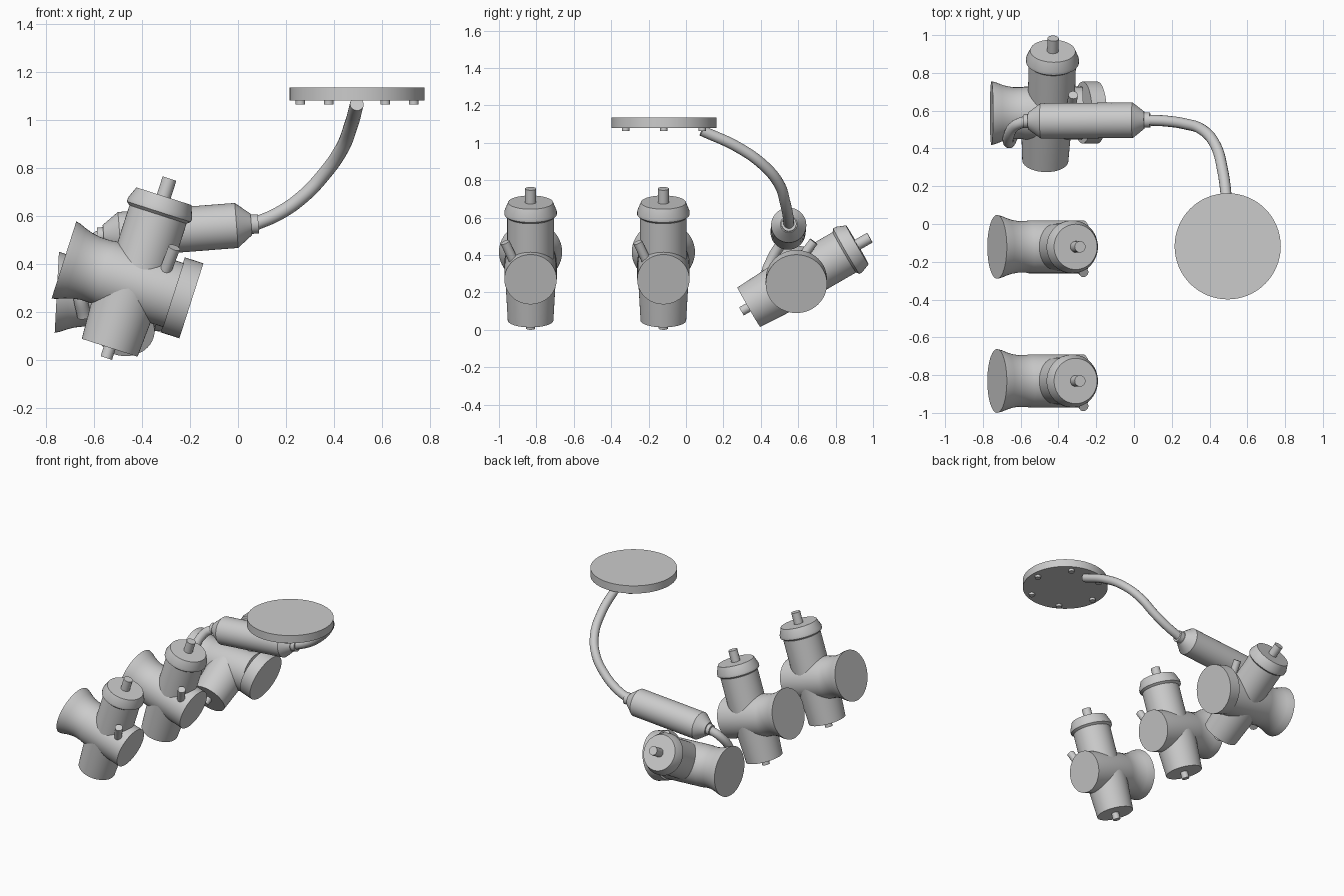
import bpy, bmesh, math
from mathutils import Matrix, Vector

cube = bpy.data.objects.get("Cube")
if cube:
    bpy.data.objects.remove(cube, do_unlink=True)

grey = bpy.data.materials.new("light_grey")
grey.use_nodes = True
COLOUR = (0.6, 0.6, 0.6, 1)
grey.diffuse_color = COLOUR
grey.node_tree.nodes["Principled BSDF"].inputs["Base Color"].default_value = COLOUR


def frame(start, axis):
    """Matrix that puts local z along the axis, from the start point."""
    rot = Vector(axis).to_track_quat('Z', 'Y').to_matrix().to_4x4()
    return Matrix.Translation(start) @ rot


def lathe(name, profile, matrix, sides=48):
    """Closed solid of revolution from (radius, height) pairs."""
    bm = bmesh.new()
    rings = []
    for r, h in profile:
        rings.append([bm.verts.new((r * math.cos(a), r * math.sin(a), h))
                      for a in (math.tau * i / sides for i in range(sides))])
    for low, high in zip(rings, rings[1:]):
        for i in range(sides):
            j = (i + 1) % sides
            bm.faces.new((low[i], low[j], high[j], high[i]))
    bm.faces.new(rings[0][::-1])
    bm.faces.new(rings[-1])
    bmesh.ops.recalc_face_normals(bm, faces=bm.faces[:])
    mesh = bpy.data.meshes.new(name)
    bm.to_mesh(mesh)
    bm.free()
    mesh.materials.append(grey)
    obj = bpy.data.objects.new(name, mesh)
    bpy.context.collection.objects.link(obj)
    obj.matrix_world = matrix
    bpy.ops.object.select_all(action='DESELECT')
    obj.select_set(True)
    bpy.context.view_layer.objects.active = obj
    bpy.ops.object.shade_smooth_by_angle(angle=math.radians(30))
    return obj


def rod(name, start, end, radius, parent=Matrix(), sides=24):
    start, end = Vector(start), Vector(end)
    axis = end - start
    lathe(name, [(radius, 0), (radius, axis.length)], parent @ frame(start, axis), sides)


def tube(name, points, radius):
    """Smooth round pipe through the points."""
    curve = bpy.data.curves.new(name, 'CURVE')
    curve.dimensions = '3D'
    curve.bevel_depth = radius
    curve.bevel_resolution = 5
    curve.use_fill_caps = True
    spline = curve.splines.new('BEZIER')
    spline.bezier_points.add(len(points) - 1)
    for bp, p in zip(spline.bezier_points, points):
        bp.co = p
        bp.handle_left_type = bp.handle_right_type = 'AUTO'
    curve.materials.append(grey)
    obj = bpy.data.objects.new(name, curve)
    bpy.context.collection.objects.link(obj)


def valve(name, place):
    """Local x is the flow axis, local z the spindle."""
    # Flow body with a flared mouth
    lathe(name + "_body",
          [(0.169, -0.315), (0.164, -0.295), (0.152, -0.265), (0.143, -0.235),
           (0.137, -0.2), (0.137, -0.15), (0.14, -0.14), (0.14, 0.165)],
          place @ frame((0, 0, 0), (1, 0, 0)))
    # Upper housing with chamfered cap, and tapered lower housing
    lathe(name + "_bonnet",
          [(0.125, 0), (0.125, 0.3), (0.14, 0.312), (0.14, 0.33), (0.12, 0.38)], place)
    lathe(name + "_lower_housing", [(0.122, -0.29), (0.138, 0)],
          place @ Matrix.Translation((-0.022, 0, 0)))
    # Stem, drain plug and side pin
    rod(name + "_stem", (0, 0, 0.36), (0, 0, 0.457), 0.03, place)
    rod(name + "_drain_plug", (-0.022, 0, -0.335), (-0.022, 0, -0.25), 0.025, place)
    rod(name + "_side_pin", (0.1, -0.08, 0.06), (0.107, -0.137, 0.19), 0.025, place)


# Three valves: two upright, one rolled over beside the pipework
lean = Matrix.Rotation(math.radians(17.8), 4, 'Y')
for name, y in (("front_valve", -0.831), ("middle_valve", -0.121)):
    valve(name, Matrix.Translation((-0.425, y, 0.32)) @ lean)
valve("rear_valve", Matrix.Translation((-0.44, 0.587, 0.265))
      @ Matrix.Rotation(math.radians(3), 4, 'Y')
      @ Matrix.Rotation(math.radians(-60), 4, 'X'))
rod("rear_valve_end_flange", (-0.272, 0.59, 0.271), (-0.194, 0.59, 0.246), 0.164, sides=48)

# Canister with conical ends and collars
lathe("canister",
      [(0.036, 0), (0.036, 0.025), (0.045, 0.025), (0.094, 0.092), (0.094, 0.58),
       (0.045, 0.642), (0.04, 0.642), (0.04, 0.672)],
      frame((-0.585, 0.545, 0.515), (0.67, 0.005, 0.052)))

# Long bent pipe and the short elbow into the rear valve
tube("long_pipe",
     [(0.495, 0.085, 1.065), (0.47, 0.28, 0.975), (0.43, 0.42, 0.875),
      (0.36, 0.5, 0.775), (0.27, 0.53, 0.68), (0.17, 0.545, 0.61), (0.07, 0.55, 0.566)],
     0.029)
tube("elbow_pipe",
     [(-0.57, 0.545, 0.515), (-0.63, 0.52, 0.475), (-0.665, 0.46, 0.38),
      (-0.66, 0.43, 0.28), (-0.64, 0.47, 0.18)], 0.029)

# Round mounting plate with six bolt heads beneath
lathe("mounting_plate", [(0.281, 0), (0.281, 0.055)],
      Matrix.Translation((0.496, -0.118, 1.08)), 64)
for i in range(6):
    a = math.tau * i / 6
    x, y = 0.496 + 0.236 * math.cos(a), -0.118 + 0.236 * math.sin(a)
    rod("plate_bolt", (x, y, 1.064), (x, y, 1.09), 0.02)
